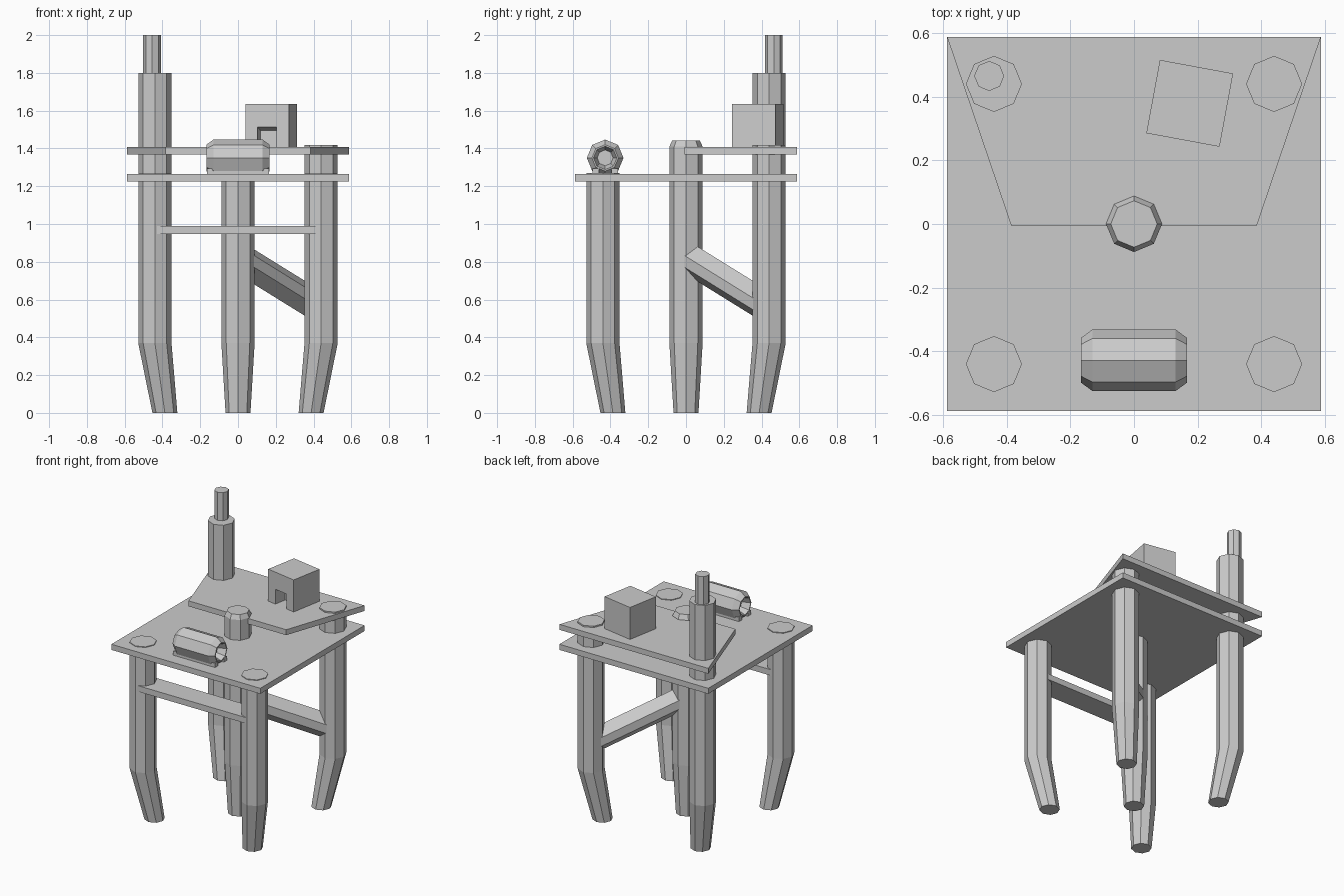
import bpy, bmesh
from math import cos, sin, pi, radians
from mathutils import Matrix, Vector

if "Cube" in bpy.data.objects:
    bpy.data.objects.remove(bpy.data.objects["Cube"])


def make(name, rings, closed_ends=True):
    """Loft a list of equal-length point rings into one flat-shaded solid."""
    bm = bmesh.new()
    loops = [[bm.verts.new(p) for p in r] for r in rings]
    n = len(loops[0])
    for a, b in zip(loops, loops[1:]):
        for i in range(n):
            j = (i + 1) % n
            bm.faces.new((a[i], a[j], b[j], b[i]))
    if closed_ends:
        bm.faces.new(loops[0][::-1])
        bm.faces.new(loops[-1])
    bmesh.ops.recalc_face_normals(bm, faces=bm.faces)
    me = bpy.data.meshes.new(name)
    bm.to_mesh(me)
    bm.free()
    ob = bpy.data.objects.new(name, me)
    bpy.context.collection.objects.link(ob)
    return ob


def octagon(x, y, z, r):
    return [(x + r * cos(i * pi / 4), y + r * sin(i * pi / 4), z) for i in range(8)]


def octagon_x(x, y, z, r):
    return [(x, y + r * cos(i * pi / 4), z + r * sin(i * pi / 4)) for i in range(8)]


def slab(name, outline, z0, z1):
    return make(name, [[(x, y, z) for x, y in outline] for z in (z0, z1)])


def block(name, x0, x1, y0, y1, z0, z1):
    return slab(name, [(x0, y0), (x1, y0), (x1, y1), (x0, y1)], z0, z1)


R = 0.088

# Corner posts, lower ends bent inward
posts = {"front_left_post": (-1, -1, 1.27), "front_right_post": (1, -1, 1.27),
         "back_right_post": (1, 1, 1.417), "back_left_post": (-1, 1, 1.8)}
for name, (sx, sy, top) in posts.items():
    make(name, [octagon(sx * 0.387, sy * 0.387, 0, 0.066),
                octagon(sx * 0.44, sy * 0.44, 0.37, R),
                octagon(sx * 0.44, sy * 0.44, top, R)])

# Centre post with bevelled top
make("center_post", [octagon(0, 0, 0, 0.066), octagon(0, 0, 0.37, R),
                     octagon(0, 0, 1.41, R), octagon(0, 0, 1.442, 0.073)])

# Thin pole on the tall post
make("thin_pole", [octagon(-0.455, 0.465, 1.75, 0.047), octagon(-0.455, 0.465, 2.0, 0.047)])

# Platforms
block("lower_platform", -0.587, 0.587, -0.587, 0.587, 1.225, 1.265)
slab("upper_platform", [(-0.385, -0.007), (0.385, -0.007), (0.587, 0.587), (-0.587, 0.587)],
     1.368, 1.407)

# Front shelf board between the front posts
block("front_board", -0.43, 0.43, -0.524, -0.36, 0.948, 0.99)

# Diagonal brace, six-sided with a ridge on top
section = [(0, 0.0925), (0.066, 0.031), (0.066, -0.031),
           (0, -0.0925), (-0.066, -0.031), (-0.066, 0.031)]
d = 0.5 ** 0.5
make("diagonal_brace", [[(s + p * d, s - p * d, 0.826 - 0.62 * s + h) for p, h in section]
                        for s in (0.02, 0.42)])

# Lying tunnel barrel with recessed ends
half = [(0.11, 0.042), (0.167, 0.062), (0.167, 0.07), (0.13, 0.097)]
profile = [(-x, r) for x, r in half] + [(x, r) for x, r in reversed(half)]
make("barrel", [octagon_x(x, -0.428, 1.35, r) for x, r in profile])

# Rails under the barrel
for side, s in (("front", -1), ("back", 1)):
    y = -0.428 + s * 0.05
    block(side + "_barrel_rail", -0.165, 0.165, y - 0.017, y + 0.017, 1.26, 1.295)

# House box with doorway: front profile extruded back, then closed behind
w, h, b, t = 0.117, 0.23, 0.052, 0.108
turn = Matrix.Translation(Vector((0.175, 0.379, 1.405))) @ Matrix.Rotation(radians(-10.5), 4, 'Z')


def arch(y, bw, th):
    return [(-bw, y, 0), (-bw, y, th), (bw, y, th), (bw, y, 0)]


bm = bmesh.new()
outer_f = [bm.verts.new(p) for p in arch(-w, w, h)]
outer_b = [bm.verts.new(p) for p in arch(w, w, h)]
door_f = [bm.verts.new(p) for p in arch(-w, b, t)]
door_b = [bm.verts.new(p) for p in arch(-w + 0.09, b, t - 0.018)]
for i in range(3):
    for p, q in ((outer_f, outer_b), (outer_f, door_f), (door_f, door_b)):
        bm.faces.new((p[i], p[i + 1], q[i + 1], q[i]))
bm.faces.new(outer_b)
bm.faces.new(door_b)
bm.faces.new([outer_f[0], door_f[0], door_b[0], door_b[3], door_f[3], outer_f[3],
              outer_b[3], outer_b[0]])
bmesh.ops.recalc_face_normals(bm, faces=bm.faces)
me = bpy.data.meshes.new("house_box")
bm.to_mesh(me)
bm.free()
house = bpy.data.objects.new("house_box", me)
house.matrix_world = turn
bpy.context.collection.objects.link(house)
